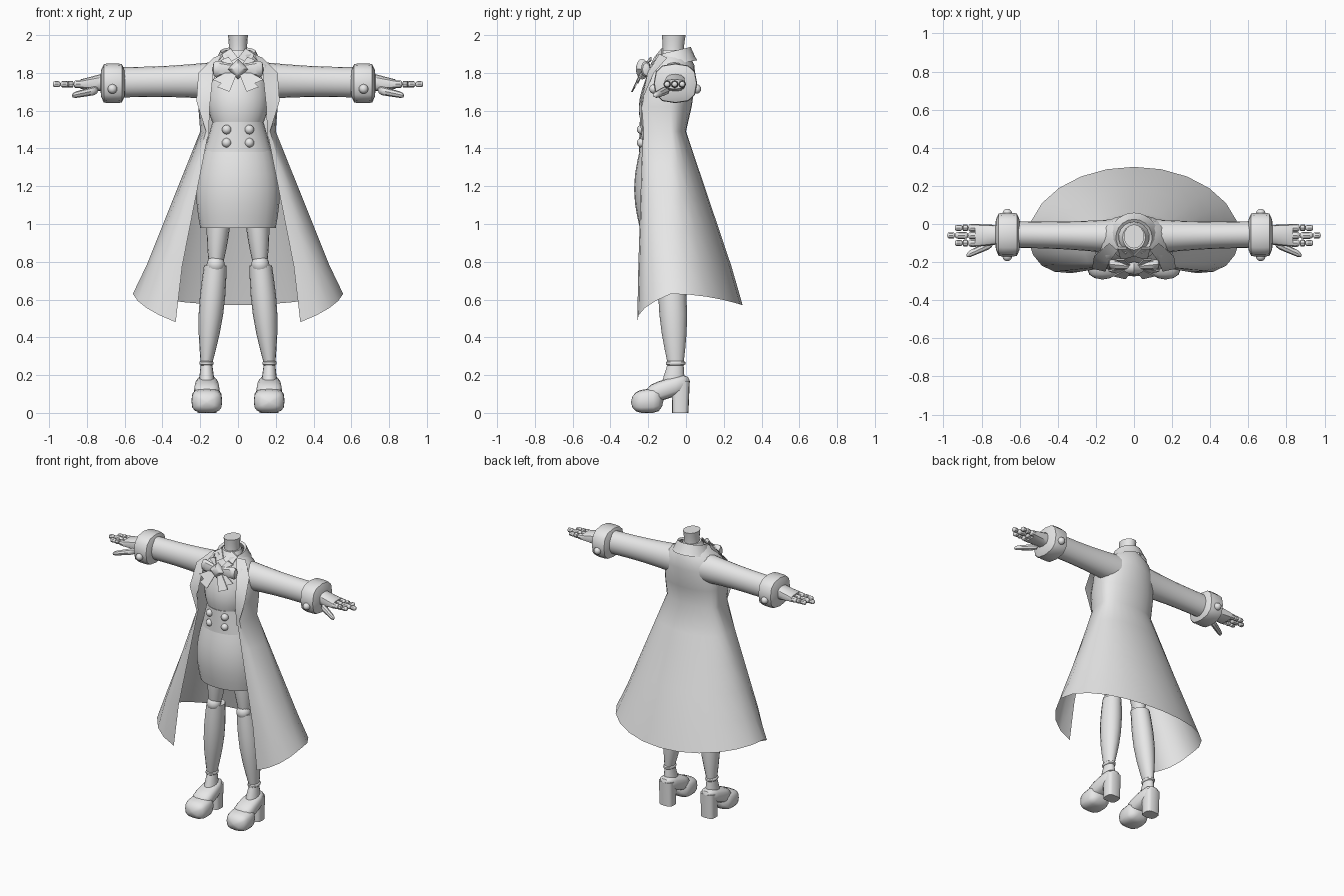
import bpy, bmesh
from math import sin, cos, pi, radians
from mathutils import Vector

cube = bpy.data.objects.get("Cube")
if cube:
    bpy.data.objects.remove(cube)

clay = bpy.data.materials.new("light_grey")
clay.use_nodes = True
clay.diffuse_color = (0.8, 0.8, 0.8, 1)
clay.node_tree.nodes["Principled BSDF"].inputs["Base Color"].default_value = clay.diffuse_color


def build(name, rows, closed=True, side=1):
    """Skin equal-length rows of points into one smooth object."""
    bm = bmesh.new()
    grid = [[bm.verts.new((x * side, y, z)) for x, y, z in row] for row in rows]
    for low, high in zip(grid, grid[1:]):
        for j in range(len(low) if closed else len(low) - 1):
            k = (j + 1) % len(low)
            bm.faces.new((low[j], low[k], high[k], high[j]))
    if closed:
        bm.faces.new(grid[0])
        bm.faces.new(grid[-1])
    bmesh.ops.recalc_face_normals(bm, faces=bm.faces)
    mesh = bpy.data.meshes.new(name)
    bm.to_mesh(mesh)
    bm.free()
    mesh.materials.append(clay)
    part = bpy.data.objects.new(name, mesh)
    bpy.context.collection.objects.link(part)
    bpy.ops.object.select_all(action='DESELECT')
    bpy.context.view_layer.objects.active = part
    part.select_set(True)
    bpy.ops.object.shade_smooth_by_angle(angle=radians(40))


def build_pair(name, rows, closed=True):
    build("left_" + name, rows, closed)
    build("right_" + name, rows, closed, side=-1)


def blend(a, b, t):
    return Vector(a).lerp(Vector(b), t)


def boxed(value, power):
    return abs(value) ** power * (1 if value >= 0 else -1)


def limb(start, end, radius, end_radius=None, axis="z", bulge=0, rounding=0,
         power=1, sides=16, steps=8):
    """Rows of a tapering elliptic tube; power below one squares its section."""
    rows = []
    for i in range(steps + 1):
        t = (1 - cos(pi * i / steps)) / 2
        centre = blend(start, end, t)
        ru, rv = blend(radius, end_radius or radius, t)
        swell = bulge * sin(pi * t)
        shrink = max(1 - abs(2 * t - 1) ** rounding, 0.01) ** 0.5 if rounding else 1
        row = []
        for k in range(sides):
            a = 2 * pi * k / sides
            u = boxed(cos(a), power) * (ru + swell) * shrink
            v = boxed(sin(a), power) * (rv + swell) * shrink
            offset = {"x": (0, u, v), "y": (u, 0, v), "z": (u, v, 0)}[axis]
            row.append(centre + Vector(offset))
        rows.append(row)
    return rows


def ball(x, y, z, r):
    return limb((x, y, z - r), (x, y, z + r), (r, r), rounding=2)


def plate(*outline):
    """Thin slab from an outline, thickened in depth."""
    front = [Vector(p) for p in outline]
    return [front, [p + Vector((0, 0.008, 0)) for p in front]]


# Neck, shirt, waistband and skirt
build("neck", limb(start=(0, -.07, 1.83), end=(0, -.065, 2), radius=(.06, .065),
                   end_radius=(.053, .063), bulge=-.008))
build("bodice", limb(start=(0, -.13, 1.5), end=(0, -.11, 1.75), radius=(.12, .1),
                     end_radius=(.15, .11), bulge=.025, sides=24))
build("yoke", limb(start=(0, -.11, 1.75), end=(0, -.07, 1.9), radius=(.15, .11),
                   end_radius=(.06, .07), bulge=.01, sides=24))
build("waistband", limb(start=(0, -.12, 1.38), end=(0, -.125, 1.54), radius=(.18, .13),
                        end_radius=(.135, .12), sides=24))
build("skirt", limb(start=(0, -.115, .98), end=(0, -.12, 1.39), radius=(.2, .13),
                    end_radius=(.18, .125), bulge=.03, sides=24))
for height in (1.43, 1.5):
    build_pair("waist_button", ball(.06, -.235, height, .025))


# Open coat: front edge, curve to the side, quarter ellipse round the back
def coat_row(height, width, back, edge_x, edge_y, hem=False):
    side_y = -.08
    half = []
    for i in range(4):
        t = i / 4
        corner = (width * .94, edge_y - .01)
        x, y = blend(blend((edge_x, edge_y), corner, t), blend(corner, (width, side_y), t), t)
        half.append((x, y, height - .12 + .15 * t if hem else height))
    for i in range(7):
        a = pi / 2 * i / 6
        y = side_y + (back - side_y) * sin(a)
        half.append((width * cos(a), y, height - .03 + .06 * cos(a) ** 2 if hem else height))
    return half + [(-x, y, z) for x, y, z in half[-2::-1]]


waist = (1.49, .2, 0, .155, -.23)
hem = (.6, .557, .3, .33, -.258)
coat = [coat_row(*level) for level in (
    (1.9, .085, .015, .075, -.12), (1.84, .17, .045, .12, -.18),
    (1.76, .205, .05, .145, -.21), (1.62, .21, .03, .15, -.24))]
coat += [coat_row(*blend(waist, hem, i / 5)) for i in range(5)]
coat.append(coat_row(*hem, hem=True))
build("coat", coat, closed=False)

# Coat collar: a tilted flared strip round the neck
collar = []
for flare, drop in ((0, 0), (.015, -.01), (.04, .045), (.05, .06)):
    row = []
    for i in range(17):
        a = radians(-65 + 310 * i / 16)
        row.append((cos(a) * (.08 + flare), sin(a) * (.08 + flare) - .07,
                    1.905 + .022 * sin(a) - drop))
    collar.append(row)
build("coat_collar", collar, closed=False)

# Lapels folded back over the coat front
build_pair("lapel", [
    [(.085, -.14, 1.9), (.13, -.2, 1.81), (.15, -.25, 1.62), (.155, -.235, 1.46)],
    [(.13, -.1, 1.88), (.21, -.17, 1.8), (.22, -.235, 1.65), (.16, -.23, 1.46)]], closed=False)

# Shirt collar and its two points
build("shirt_collar", limb(start=(0, -.08, 1.86), end=(0, -.07, 1.92), radius=(.09, .09),
                           end_radius=(.06, .066)))
build_pair("collar_point", plate((0, -.17, 1.88), (.04, -.13, 1.93), (.085, -.13, 1.9),
                                 (.07, -.19, 1.84)))

# Bow: diamond knot, loops and tails
build("bow_knot", limb(start=(0, -.265, 1.82), end=(0, -.2, 1.82), radius=(.055, .055),
                       axis="y", rounding=2, sides=4))
build_pair("bow_loop", limb(start=(0, -.225, 1.82), end=(.135, -.21, 1.82), radius=(.015, .02),
                            end_radius=(.03, .05), axis="x", rounding=8, sides=8))
build_pair("bow_upper_loop", plate((.01, -.23, 1.83), (.05, -.19, 1.885), (.095, -.19, 1.865)))
build_pair("bow_tail", plate((0, -.24, 1.81), (.03, -.235, 1.81), (.11, -.275, 1.725),
                             (.045, -.29, 1.7)))
build_pair("bow_short_tail", plate((.02, -.23, 1.81), (.05, -.23, 1.81), (.135, -.25, 1.765),
                                   (.09, -.26, 1.745)))

# Sleeves, cuffs and cuff buttons
build_pair("sleeve", limb(start=(.1, -.065, 1.76), end=(.62, -.055, 1.75), radius=(.09, .1),
                          end_radius=(.07, .08), axis="x", bulge=-.007, sides=20))
build_pair("cuff", limb(start=(.595, -.056, 1.745), end=(.73, -.056, 1.745), radius=(.115, .105),
                        axis="x", rounding=8, power=.75, sides=12))
for depth in (-.17, .055):
    build_pair("cuff_button", ball(.665, depth, 1.715, .025))

# Hands: palm, three jointed fingers and a thumb
build_pair("palm", limb(start=(.7, -.056, 1.75), end=(.835, -.06, 1.74), radius=(.05, .05),
                        end_radius=(.06, .025), axis="x", power=.7, sides=12))
for i in range(3):
    tip = .98 if i == 1 else .94
    y = -.02 - .04 * i
    for joint, (root, stop) in enumerate(((.82, .87), (.87, tip - .04), (tip - .04, tip))):
        size = .02 - .002 * joint
        build_pair("finger", limb(start=(root, y, 1.74), end=(stop, y, 1.74), radius=(size, size),
                                  axis="x", rounding=6, sides=8))
build_pair("thumb", limb(start=(.74, -.1, 1.71), end=(.88, -.165, 1.68), radius=(.025, .025),
                         end_radius=(.017, .016), axis="x", rounding=8, sides=8))

# Legs with ball knees and ankle rings
build_pair("thigh", limb(start=(.117, -.09, .79), end=(.1, -.09, 1.05), radius=(.038, .045),
                         end_radius=(.065, .075), bulge=.005))
build_pair("knee", ball(.118, -.105, .785, .048))
build_pair("shin", limb(start=(.12, -.08, .78), end=(.167, -.055, .26), radius=(.06, .065),
                        end_radius=(.03, .042), bulge=.02))
build_pair("ankle_ring", limb(start=(.167, -.055, .248), end=(.167, -.055, .278),
                              radius=(.038, .052), rounding=4))
build_pair("ankle", limb(start=(.165, -.07, .14), end=(.167, -.055, .26), radius=(.045, .065),
                         end_radius=(.03, .042)))

# Shoes: platform toe, rising upper and block heel
build_pair("platform", limb(start=(.165, -.29, .057), end=(.165, -.12, .07), radius=(.08, .057),
                            end_radius=(.083, .07), axis="y", rounding=4, power=.65))
build_pair("shoe_upper", limb(start=(.165, -.22, .09), end=(.165, .02, .165), radius=(.07, .05),
                              end_radius=(.05, .045), axis="y", bulge=.006, rounding=6, power=.7))
build_pair("heel", limb(start=(.165, -.03, 0), end=(.165, -.028, .17), radius=(.05, .043),
                        end_radius=(.053, .048), power=.6))
